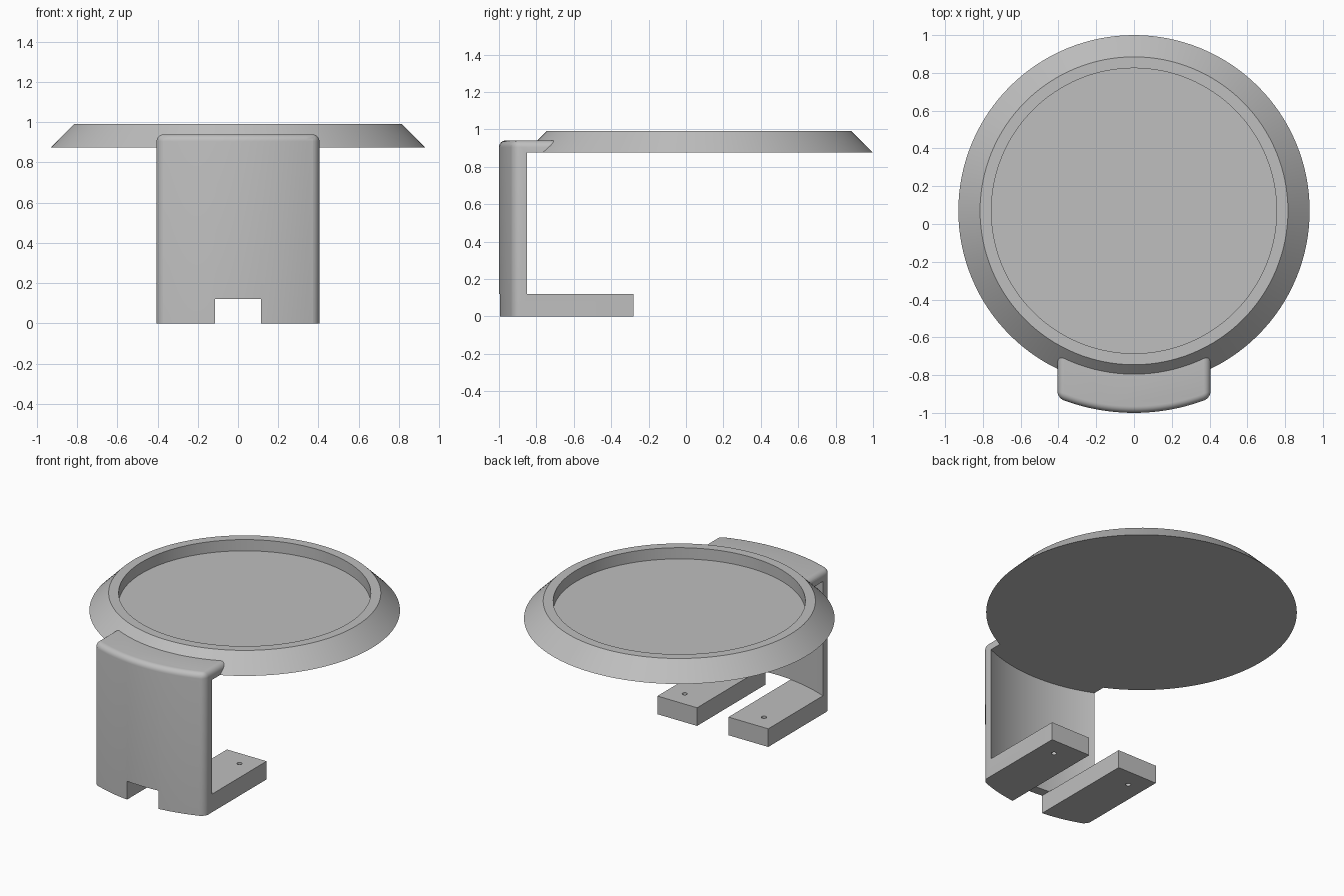
import bpy, bmesh, math

cube = bpy.data.objects.get("Cube")
if cube:
    bpy.data.objects.remove(cube, do_unlink=True)

CY = 0.07          # dish axis, shared by the curved bracket
HALF = 0.405       # bracket half width
TOP = 0.94
UNDER = 0.875
FOOT_H = 0.12

grey = bpy.data.materials.new("plain grey")
grey.use_nodes = True
COLOUR = (0.52, 0.52, 0.52, 1)
grey.diffuse_color = COLOUR
grey.node_tree.nodes["Principled BSDF"].inputs["Base Color"].default_value = COLOUR


def finish(name, bm):
    bmesh.ops.recalc_face_normals(bm, faces=bm.faces)
    mesh = bpy.data.meshes.new(name)
    bm.to_mesh(mesh)
    bm.free()
    mesh.materials.append(grey)
    obj = bpy.data.objects.new(name, mesh)
    bpy.context.collection.objects.link(obj)
    return obj


def smooth(obj):
    obj.data.shade_smooth()
    obj.data.set_sharp_from_angle(angle=math.radians(30))


def lathe(name, profile, x=0, y=CY, steps=128):
    """Closed solid of revolution; the profile starts and ends on the axis."""
    bm = bmesh.new()
    rings = []
    for r, z in profile:
        if r == 0:
            rings.append([bm.verts.new((x, y, z))] * steps)
        else:
            rings.append([bm.verts.new((x + r * math.cos(2 * math.pi * i / steps),
                                        y + r * math.sin(2 * math.pi * i / steps), z))
                          for i in range(steps)])
    for a, b in zip(rings, rings[1:]):
        for i in range(steps):
            j = (i + 1) % steps
            bm.faces.new(list(dict.fromkeys((a[i], a[j], b[j], b[i]))))
    return finish(name, bm)


def cut(obj, cutter):
    mod = obj.modifiers.new("cut", 'BOOLEAN')
    mod.operation = 'DIFFERENCE'
    mod.solver = 'EXACT'
    mod.object = cutter
    bpy.context.view_layer.objects.active = obj
    bpy.ops.object.modifier_apply(modifier=mod.name)
    bpy.data.objects.remove(cutter, do_unlink=True)


# Dish with sloping outside and a shallow recess
dish = lathe("dish", [(0, UNDER), (0.93, UNDER), (0.815, 0.99), (0.755, 0.99),
                      (0.755, 0.916), (0, 0.916)])
smooth(dish)

# Bracket blank: curved front, straight sides, rounded front and top edges
bm = bmesh.new()
R_OUT, ARC = 1.07, 24
span = math.asin(HALF / R_OUT)
outline = [(-HALF, -0.28)]
for i in range(ARC + 1):
    t = span * (2 * i / ARC - 1)
    outline.append((R_OUT * math.sin(t), CY - R_OUT * math.cos(t)))
outline.append((HALF, -0.28))
base = bm.faces.new([bm.verts.new((x, y, 0)) for x, y in outline])
extruded = bmesh.ops.extrude_face_region(bm, geom=[base])["geom"]
bmesh.ops.translate(bm, vec=(0, 0, TOP),
                    verts=[v for v in extruded if isinstance(v, bmesh.types.BMVert)])
bmesh.ops.recalc_face_normals(bm, faces=bm.faces)
rounded = []
for e in bm.edges:
    a, b = (v.co for v in e.verts)
    upright = abs(a.z - b.z) > 0.1
    corner = abs(abs(a.x) - HALF) < 0.001 and a.y < -0.5
    rim = min(a.z, b.z) > 0.5 and min(a.y, b.y) < -0.5
    if (upright and corner) or (not upright and rim):
        rounded.append(e)
bmesh.ops.bevel(bm, geom=rounded, offset=0.035, segments=6, profile=0.5,
                affect='EDGES', clamp_overlap=False)
bracket = finish("bracket", bm)

# Slot between the two feet
bm = bmesh.new()
bmesh.ops.create_cube(bm, size=1)
bmesh.ops.scale(bm, vec=(0.23, 2, 0.2), verts=bm.verts)
bmesh.ops.translate(bm, vec=(0, -0.7, FOOT_H - 0.099), verts=bm.verts)
cut(bracket, finish("slot_cutter", bm))

# Hollow behind the wall, and the seat against the sloping dish side
cut(bracket, lathe("hollow_cutter", [(0, FOOT_H), (1.005, FOOT_H), (1.005, UNDER),
                                     (0.93, UNDER), (0.8, UNDER + 0.13), (0, UNDER + 0.13)]))

# Screw hole in each foot
for side in (-1, 1):
    cut(bracket, lathe("hole_cutter", [(0, -0.1), (0.016, -0.1), (0.016, 0.2), (0, 0.2)],
                       x=side * 0.29, y=-0.4, steps=24))
smooth(bracket)
